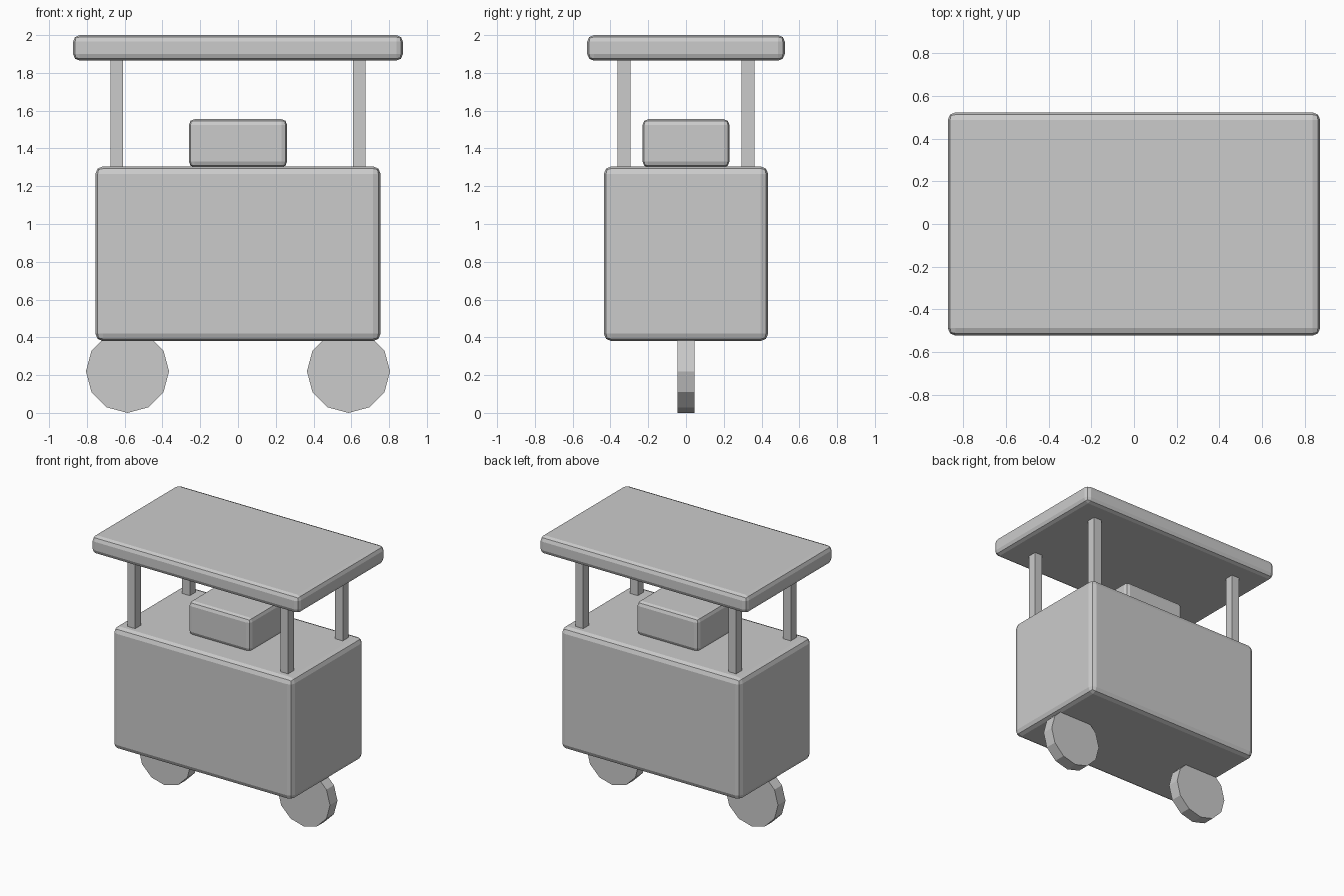
import bpy
import math

cube = bpy.data.objects.get("Cube")
if cube:
    bpy.data.objects.remove(cube, do_unlink=True)

# One plain grey for the whole cart
grey = bpy.data.materials.new("plain grey")
grey.use_nodes = True
colour = (0.6, 0.6, 0.6, 1)
grey.diffuse_color = colour
grey.node_tree.nodes["Principled BSDF"].inputs["Base Color"].default_value = colour


def box(name, x, y, low, high, width, depth, bevel=0):
    bpy.ops.mesh.primitive_cube_add(size=1, location=(x, y, (low + high) / 2))
    part = bpy.context.object
    part.name = name
    part.scale = (width, depth, high - low)
    bpy.ops.object.transform_apply(location=False, rotation=False, scale=True)
    part.data.materials.append(grey)
    if bevel:
        modifier = part.modifiers.new("rounded edges", "BEVEL")
        modifier.width = bevel
        modifier.segments = 2
    return part


# Cart body, counter box and roof
box("cart_body", 0, 0, 0.38, 1.305, 1.51, 0.87, 0.04)
box("counter_box", 0, 0, 1.30, 1.555, 0.52, 0.46, 0.03)
box("roof", 0, 0, 1.865, 2.0, 1.746, 1.046, 0.035)

for side, sx in (("left", 1), ("right", -1)):
    # Roof posts
    for end, sy in (("front", -1), ("back", 1)):
        box(f"{end}_{side}_post", sx * 0.643, sy * 0.328, 1.29, 1.88, 0.066, 0.07)

    # Twelve-sided wheel on the centre line
    bpy.ops.mesh.primitive_cylinder_add(
        vertices=12, radius=0.22, depth=0.09,
        location=(sx * 0.585, 0, 0.22), rotation=(math.pi / 2, 0, 0))
    wheel = bpy.context.object
    wheel.name = f"{side}_wheel"
    wheel.data.materials.append(grey)
